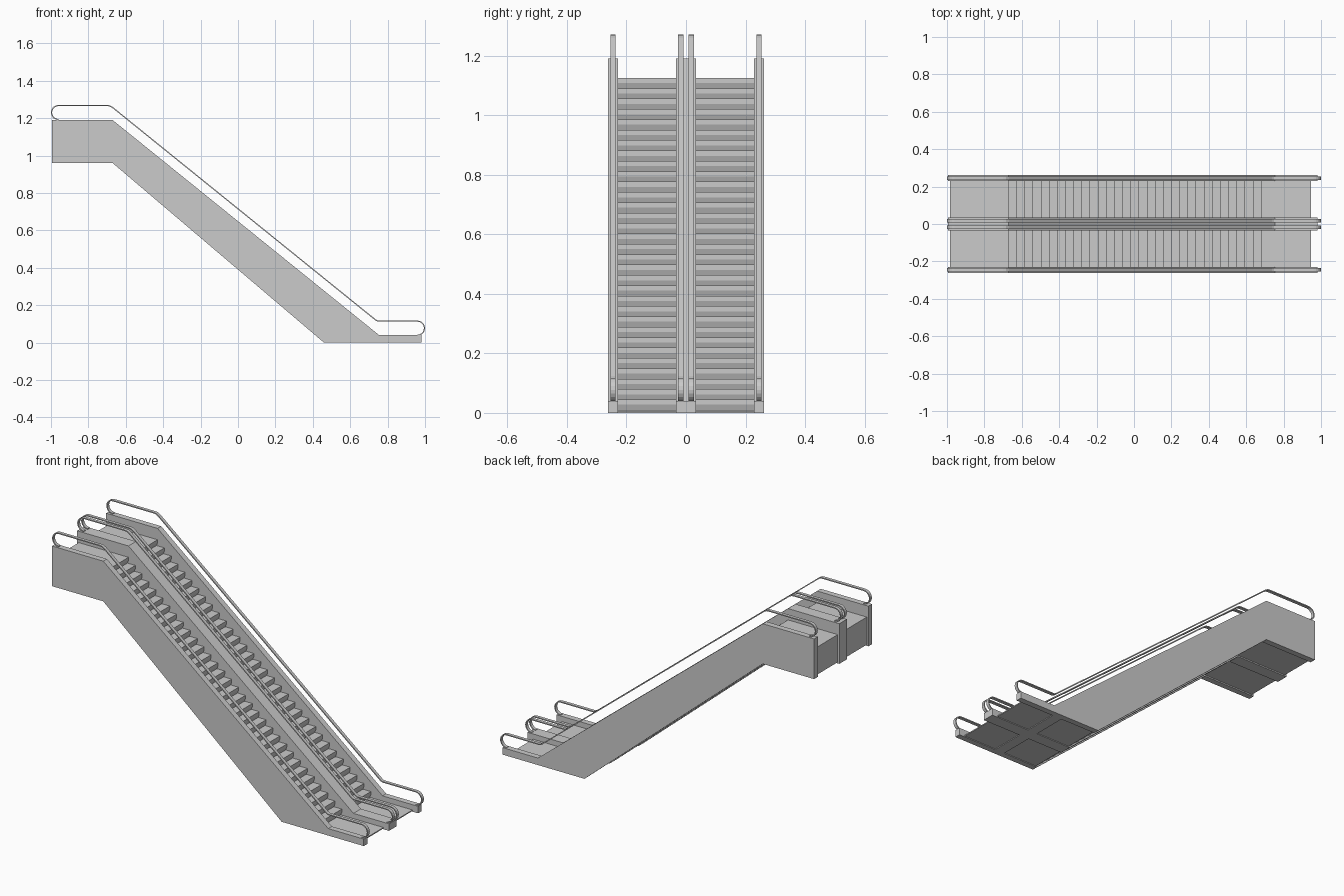
import bpy, bmesh, math

if "Cube" in bpy.data.objects:
    bpy.data.objects.remove(bpy.data.objects["Cube"])


def make_object(name, bm):
    bmesh.ops.recalc_face_normals(bm, faces=bm.faces)
    mesh = bpy.data.meshes.new(name)
    bm.to_mesh(mesh)
    bm.free()
    obj = bpy.data.objects.new(name, mesh)
    bpy.context.collection.objects.link(obj)
    return obj


def prism(name, profile, y0, y1):
    """Extrude an x-z outline from y0 to y1."""
    bm = bmesh.new()
    face = bm.faces.new([bm.verts.new((x, y0, z)) for x, z in profile])
    ext = bmesh.ops.extrude_face_region(bm, geom=[face])
    moved = [v for v in ext["geom"] if isinstance(v, bmesh.types.BMVert)]
    bmesh.ops.translate(bm, verts=moved, vec=(0, y1 - y0, 0))
    return make_object(name, bm)


def arc(cx, cz, r, a0, a1, n=10):
    return [(cx + r * math.cos(math.radians(a0 + (a1 - a0) * i / n)),
             cz + r * math.sin(math.radians(a0 + (a1 - a0) * i / n)))
            for i in range(n + 1)]


def ribbon(name, path, y, width, thickness):
    """Flat band following an x-z path, thickened inwards and outwards."""
    bm = bmesh.new()
    rows = [[bm.verts.new((x, y + s * width / 2, z)) for s in (-1, 1)] for x, z in path]
    for a, b in zip(rows, rows[1:]):
        bm.faces.new((a[0], a[1], b[1], b[0]))
    obj = make_object(name, bm)
    mod = obj.modifiers.new("thickness", "SOLIDIFY")
    mod.thickness = thickness
    mod.offset = 0
    return obj


# Side walls: two outer, one double-width in the middle
wall = [(-0.995, 0.96), (-0.67, 0.96), (0.46, 0), (0.98, 0),
        (0.98, 0.04), (0.755, 0.04), (-0.67, 1.19), (-0.995, 1.19)]
prism("left_wall", wall, -0.262, -0.229)
prism("middle_wall", wall, -0.034, 0.034)
prism("right_wall", wall, 0.229, 0.262)

# Lane outline: landing, stepped flight with undercut risers, lower landing, underside
STEPS = 32
x_top, z_top, x_low, z_low = -0.67, 1.125, 0.725, 0.01
run, rise = (x_low - x_top) / STEPS, (z_top - z_low) / STEPS
lane = [(-0.985, 0.967), (-0.985, z_top)]
for i in range(STEPS):
    x, z = x_top + i * run, z_top - i * rise
    lane += [(x, z), (x, z - rise * 0.5), (x - run * 0.15, z - rise)]
lane += [(0.945, z_low), (0.945, 0.004), (0.467, 0.004), (-0.667, 0.967)]

for side, sign in (("left", -1), ("right", 1)):
    # Steps and landings of each lane
    prism(side + "_lane_steps", lane, sign * 0.03, sign * 0.233)
    # Cross beam under the lower landing
    prism(side + "_base_beam", [(0.68, 0), (0.74, 0), (0.74, 0.006), (0.68, 0.006)],
          sign * 0.03, sign * 0.233)

# Handrails with rounded return loops at both ends
R = 0.0375
rail = (arc(-0.9595, 1.2305, R, 270, 90)
        + [(-0.70, 1.268), (-0.685, 1.266), (-0.67, 1.257)]
        + [(0.735, 0.122), (0.748, 0.115)]
        + arc(0.9595, 0.0775, R, 90, -90))
for name, y in (("left_outer", -0.245), ("left_inner", -0.018),
                ("right_inner", 0.018), ("right_outer", 0.245)):
    ribbon(name + "_handrail", rail, y, 0.018, 0.006)
